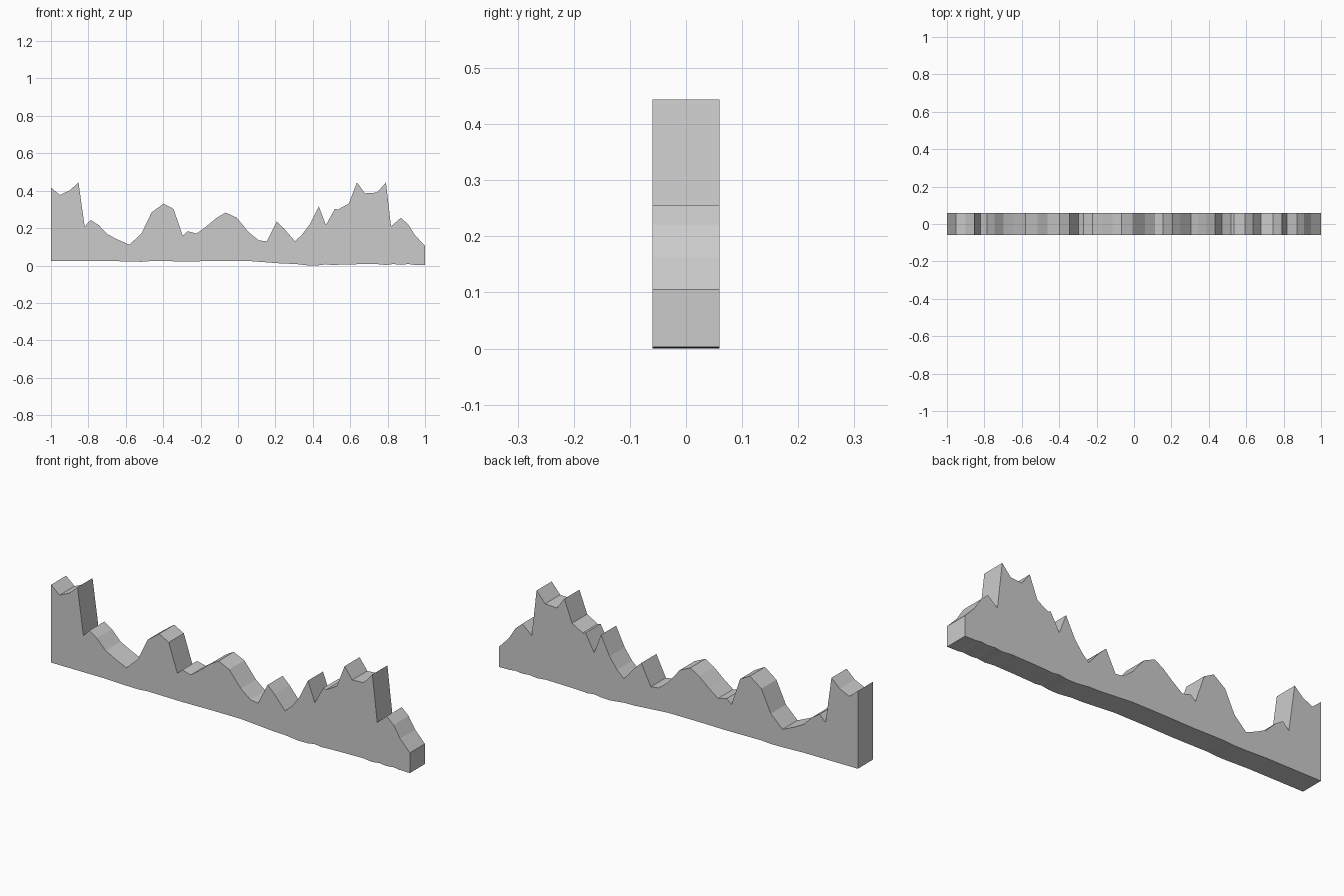
import bpy, bmesh

HALF_DEPTH = 0.06

# Skyline of the ridge, left to right (x, z)
top = [
    (-1.0, .418), (-.953, .378), (-.9, .402), (-.853, .445), (-.82, .21),
    (-.787, .244), (-.745, .217), (-.697, .168), (-.644, .14), (-.58, .112),
    (-.515, .174), (-.462, .285), (-.398, .332), (-.344, .303), (-.296, .16),
    (-.269, .184), (-.221, .172), (-.167, .212), (-.114, .256), (-.066, .284),
    (-.007, .257), (.058, .178), (.111, .136), (.154, .13), (.207, .236),
    (.245, .2), (.304, .131), (.342, .165), (.384, .222), (.432, .318),
    (.47, .217), (.518, .304), (.534, .3), (.593, .333), (.636, .445),
    (.679, .387), (.743, .391), (.791, .445), (.818, .211), (.871, .256),
    (.909, .222), (.946, .163), (1.0, .106),
]

# Slightly uneven underside, right to left (x, z)
bottom = [
    (1.0, .004), (.94, .005), (.91, .009), (.87, .005), (.83, .009),
    (.79, .004), (.74, .009), (.64, .008), (.53, .005), (.51, .003),
    (.47, .008), (.43, .002), (.38, .001), (.30, .010), (.245, .011),
    (.154, .018), (.058, .025), (-.114, .025), (-.269, .023), (-.462, .025),
    (-.515, .021), (-.58, .022), (-.697, .026), (-1.0, .026),
]
low = min(z for x, z in bottom)

# Extrude the closed outline through the depth
bm = bmesh.new()
outline = [bm.verts.new((x, -HALF_DEPTH, z - low)) for x, z in top + bottom]
face = bm.faces.new(outline)
result = bmesh.ops.extrude_face_region(bm, geom=[face], use_keep_orig=True)
moved = [g for g in result["geom"] if isinstance(g, bmesh.types.BMVert)]
bmesh.ops.translate(bm, vec=(0, 2 * HALF_DEPTH, 0), verts=moved)
bmesh.ops.recalc_face_normals(bm, faces=bm.faces)

mesh = bpy.data.meshes.new("jagged_ridge")
bm.to_mesh(mesh)
bm.free()
ridge = bpy.data.objects.new("jagged_ridge", mesh)
bpy.context.collection.objects.link(ridge)
